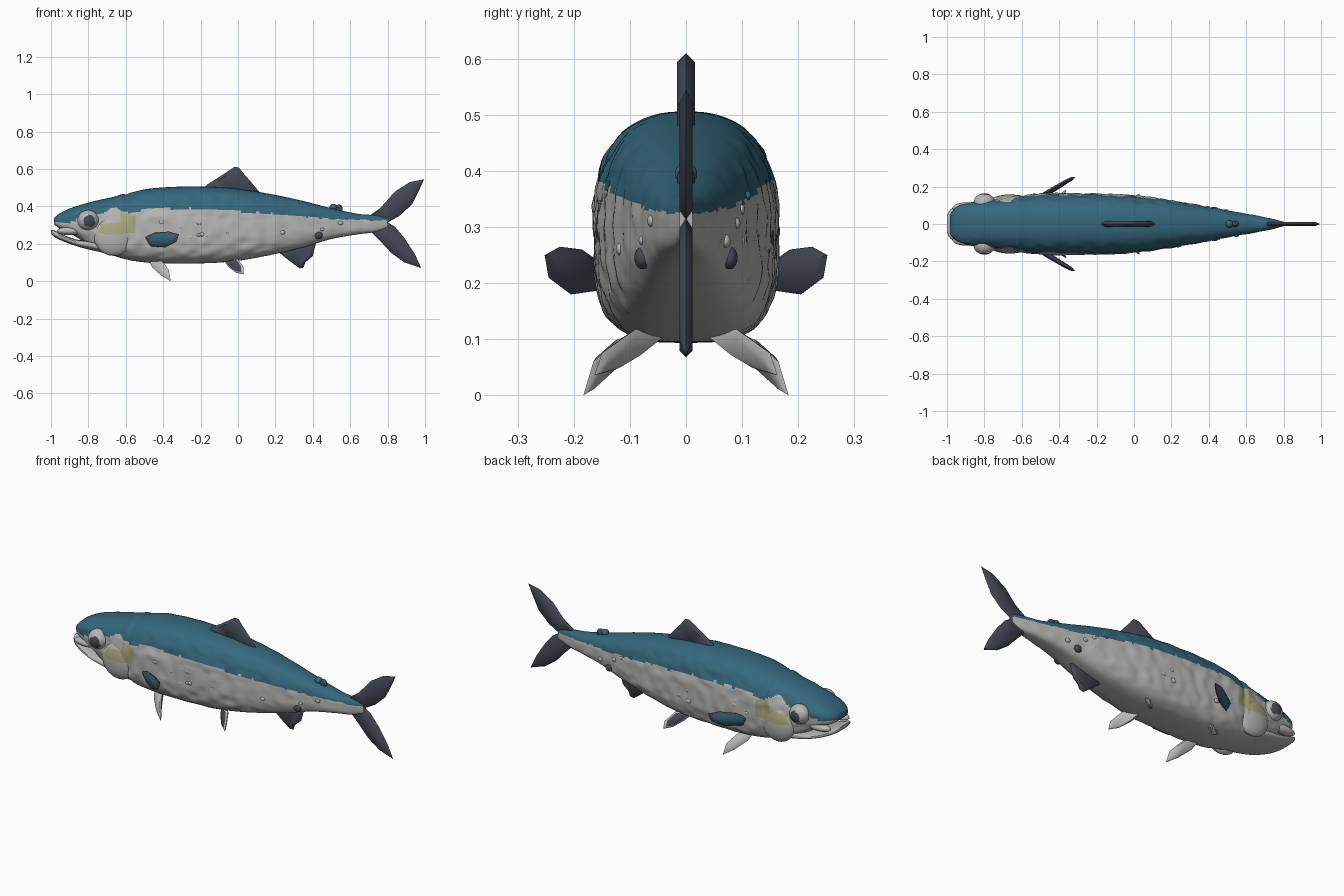
import bpy, bmesh, math, random
from mathutils import Vector, noise

if "Cube" in bpy.data.objects:
    bpy.data.objects.remove(bpy.data.objects["Cube"])

random.seed(4)


def material(name, rgb):
    m = bpy.data.materials.new(name)
    m.diffuse_color = (*rgb, 1)
    m.use_nodes = True
    m.node_tree.nodes["Principled BSDF"].inputs["Base Color"].default_value = m.diffuse_color
    return m


BLUE = material("back_blue", (0.035, 0.135, 0.205))
WHITE = material("belly_white", (0.47, 0.47, 0.46))
DARK = material("fin_slate", (0.058, 0.066, 0.09))
OLIVE = material("cheek_olive", (0.40, 0.39, 0.21))


def finish(bm, name, mats, angle=40):
    bmesh.ops.recalc_face_normals(bm, faces=bm.faces[:])
    me = bpy.data.meshes.new(name)
    bm.to_mesh(me)
    bm.free()
    ob = bpy.data.objects.new(name, me)
    bpy.context.collection.objects.link(ob)
    for m in mats:
        me.materials.append(m)
    bpy.ops.object.select_all(action='DESELECT')
    ob.select_set(True)
    bpy.context.view_layer.objects.active = ob
    bpy.ops.object.shade_smooth_by_angle(angle=math.radians(angle))
    return ob


def sample(table, x):
    """Smooth (Hermite) interpolation of rows (x, a, b, ...)."""
    if x <= table[0][0]:
        return table[0][1:]
    if x >= table[-1][0]:
        return table[-1][1:]
    i = max(k for k in range(len(table) - 1) if table[k][0] <= x)
    p0, p1 = table[max(i - 1, 0)], table[i]
    p2, p3 = table[i + 1], table[min(i + 2, len(table) - 1)]
    d = p2[0] - p1[0]
    t = (x - p1[0]) / d
    out = []
    for c in range(1, len(p1)):
        m1 = (p2[c] - p0[c]) / (p2[0] - p0[0]) * d
        m2 = (p3[c] - p1[c]) / (p3[0] - p1[0]) * d
        out.append((2*t**3 - 3*t*t + 1) * p1[c] + (t**3 - 2*t*t + t) * m1
                   + (3*t*t - 2*t**3) * p2[c] + (t**3 - t*t) * m2)
    return out


def loft(table, rings, segs, top_n, low_n, rough=0.0):
    """Skin of superellipse sections from rows (x, top, bottom, half width)."""
    bm = bmesh.new()
    x0, x1 = table[0][0], table[-1][0]
    loops = []
    for r in range(rings + 1):
        x = x0 + (x1 - x0) * r / rings
        top, low, w = sample(table, x)
        loop = []
        for k in range(segs):
            a = 2 * math.pi * k / segs
            c, s = math.cos(a), math.sin(a)
            n = top_n if s > 0 else low_n
            y = w * math.copysign(abs(c) ** (2 / n), c)
            z = (top + low) / 2 + (top - low) / 2 * math.copysign(abs(s) ** (2 / n), s)
            f = 1 + rough * noise.noise((x * 17, y * 25, z * 25))
            loop.append(bm.verts.new((x, y * f, z)))
        loops.append(loop)
    for a, b in zip(loops, loops[1:]):
        for k in range(segs):
            j = (k + 1) % segs
            bm.faces.new((a[k], a[j], b[j], b[k]))
    bm.faces.new(loops[0])
    bm.faces.new(loops[-1])
    return bm


def is_olive(c):
    band = -0.625 < c.x < -0.55 and 0.25 < c.z < 0.36
    patch = -0.74 < c.x < -0.6 and 0.25 < c.z < 0.31
    return (band or patch) and abs(c.y) > 0.08


# Body: blue back, white flanks, olive cheeks split by a wavering line
BODY = [(-0.985, 0.335, 0.305, 0.05), (-0.96, 0.358, 0.285, 0.085),
        (-0.90, 0.388, 0.255, 0.108), (-0.84, 0.408, 0.22, 0.12),
        (-0.76, 0.43, 0.165, 0.132), (-0.66, 0.452, 0.135, 0.145),
        (-0.615, 0.466, 0.12, 0.152), (-0.60, 0.463, 0.117, 0.147),
        (-0.57, 0.474, 0.11, 0.156), (-0.47, 0.495, 0.098, 0.163),
        (-0.26, 0.506, 0.094, 0.163), (-0.04, 0.497, 0.104, 0.155),
        (0.15, 0.47, 0.135, 0.134), (0.33, 0.433, 0.176, 0.104),
        (0.50, 0.39, 0.225, 0.072), (0.64, 0.36, 0.25, 0.048),
        (0.73, 0.353, 0.262, 0.03), (0.80, 0.345, 0.285, 0.012)]
LINE = [(-1.0, 0.315), (-0.88, 0.318), (-0.83, 0.35), (-0.73, 0.36),
        (-0.66, 0.395), (-0.60, 0.365), (-0.56, 0.362), (-0.50, 0.387),
        (0.0, 0.375), (0.4, 0.34), (0.8, 0.322)]
bm = loft(BODY, 180, 96, 2.5, 3.3, 0.05)
for f in bm.faces:
    c = f.calc_center_median()
    edge = sample(LINE, c.x)[0] + 0.008 * noise.noise((c.x * 30, c.y * 4, 2))
    f.material_index = 0 if c.z > edge else (2 if is_olive(c) else 1)
finish(bm, "body", [BLUE, WHITE, OLIVE], 50)

# Protruding lower jaw, leaving the mouth slightly open
JAW = [(-1.0, 0.272, 0.256, 0.045), (-0.985, 0.272, 0.238, 0.075),
       (-0.94, 0.25, 0.215, 0.1), (-0.86, 0.222, 0.186, 0.115),
       (-0.78, 0.215, 0.165, 0.122), (-0.68, 0.2, 0.145, 0.12)]
finish(loft(JAW, 30, 32, 3, 2.6), "lower_jaw", [WHITE])


def ball(name, center, radii, mats, rule=None):
    """Ellipsoid with its pole along y; rule picks the material of each face."""
    bm = bmesh.new()
    bmesh.ops.create_uvsphere(bm, u_segments=28, v_segments=20, radius=1)
    for v in bm.verts:
        x, y, z = v.co
        v.co = Vector((x * radii[0], z * radii[1], -y * radii[2])) + Vector(center)
    if rule:
        for f in bm.faces:
            f.material_index = rule(f.calc_center_median())
    return finish(bm, name, mats)


def fin(name, pts, thick, front=DARK, rim=DARK, back=DARK, inset=0.22, side=1):
    """Blade with a thin rim and a raised panel on each face."""
    pts = [Vector((x, y * side, z)) for x, y, z in pts]
    mid = sum(pts, Vector()) / len(pts)
    n = Vector()
    for a, b in zip(pts, pts[1:] + pts[:1]):
        n += (a - mid).cross(b - mid)
    n.normalize()
    if n.y * side < 0:
        n.negate()
    bm = bmesh.new()
    ring = [bm.verts.new(p) for p in pts]
    for sign, mat in ((1, 0), (-1, 2)):
        panel = [bm.verts.new(p.lerp(mid, inset) + n * thick * sign) for p in pts]
        bm.faces.new(panel).material_index = mat
        for k in range(len(pts)):
            j = (k + 1) % len(pts)
            bm.faces.new((ring[k], ring[j], panel[j], panel[k])).material_index = 1
    return finish(bm, name, [front, rim, back], 50)


# Paired parts
for s, tag in ((-1, "near"), (1, "far")):
    # eye with a dark pupil facing outward
    ball("eye_" + tag, (-0.80, 0.112 * s, 0.325), (0.058, 0.052, 0.055),
         [WHITE, DARK],
         lambda c: int(math.hypot(c.x + 0.795, c.z - 0.322) < 0.032 and c.y * s > 0.112))
    # gill cover
    ball("gill_cover_" + tag, (-0.665, 0.118 * s, 0.24), (0.105, 0.04, 0.105),
         [WHITE, OLIVE], lambda c: int(is_olive(c)))
    # upper lip
    ball("lip_" + tag, (-0.90, 0.085 * s, 0.268), (0.07, 0.03, 0.022), [WHITE])
    fin("pectoral_fin_" + tag,
        [(-0.50, 0.150, 0.235), (-0.44, 0.185, 0.26), (-0.37, 0.225, 0.265),
         (-0.315, 0.252, 0.25), (-0.33, 0.245, 0.21), (-0.39, 0.205, 0.18),
         (-0.47, 0.155, 0.187)], 0.01, front=BLUE, side=s)
    fin("ventral_fin_" + tag,
        [(-0.48, 0.06, 0.12), (-0.46, 0.10, 0.075), (-0.41, 0.15, 0.03),
         (-0.36, 0.183, 0.0), (-0.37, 0.165, 0.06), (-0.40, 0.12, 0.10),
         (-0.42, 0.07, 0.12)], 0.008, WHITE, WHITE, WHITE, side=s)
    fin("pelvic_fin_" + tag,
        [(-0.08, 0.03, 0.115), (-0.05, 0.08, 0.075), (-0.01, 0.13, 0.045),
         (0.03, 0.163, 0.036), (0.03, 0.15, 0.075), (0.0, 0.09, 0.118)],
        0.008, DARK, WHITE, WHITE, side=s)
    # small finlets beside the tail stem
    ball("side_finlet_" + tag, (0.43, 0.078 * s, 0.245), (0.022, 0.014, 0.02), [DARK])

# Centre fins
fin("dorsal_fin",
    [(-0.20, 0, 0.485), (-0.16, 0, 0.52), (-0.10, 0, 0.557), (-0.02, 0, 0.61),
     (0.005, 0, 0.608), (0.03, 0, 0.575), (0.07, 0, 0.53), (0.12, 0, 0.47),
     (-0.04, 0, 0.46)], 0.016)
fin("anal_fin",
    [(0.20, 0, 0.17), (0.27, 0, 0.112), (0.33, 0, 0.068), (0.35, 0, 0.072),
     (0.36, 0, 0.10), (0.40, 0, 0.135), (0.42, 0, 0.215)], 0.012)
fin("tail_upper_lobe",
    [(0.68, 0, 0.335), (0.76, 0, 0.39), (0.84, 0, 0.48), (0.92, 0, 0.53),
     (0.995, 0, 0.545), (0.97, 0, 0.49), (0.93, 0, 0.41), (0.865, 0, 0.35),
     (0.785, 0, 0.305)], 0.012)
fin("tail_lower_lobe",
    [(0.69, 0, 0.285), (0.76, 0, 0.215), (0.82, 0, 0.15), (0.89, 0, 0.10),
     (0.98, 0, 0.07), (0.945, 0, 0.145), (0.89, 0, 0.23), (0.84, 0, 0.29),
     (0.785, 0, 0.325)], 0.012)
ball("back_finlet_front", (0.51, 0, 0.395), (0.02, 0.02, 0.018), [BLUE])
ball("back_finlet_rear", (0.54, 0, 0.385), (0.02, 0.016, 0.024), [DARK])

# Small scale bumps along the flanks
for i in range(26):
    x = random.uniform(-0.5, 0.55)
    top, low, w = sample(BODY, x)
    z = random.uniform(0.3, 0.7) * (top - low) + low
    r = random.uniform(0.008, 0.014)
    paint = BLUE if z > sample(LINE, x)[0] else WHITE
    ball("flank_bump", (x, w * 0.965 * random.choice((-1, 1)), z), (r * 1.3, r * 0.7, r), [paint])
